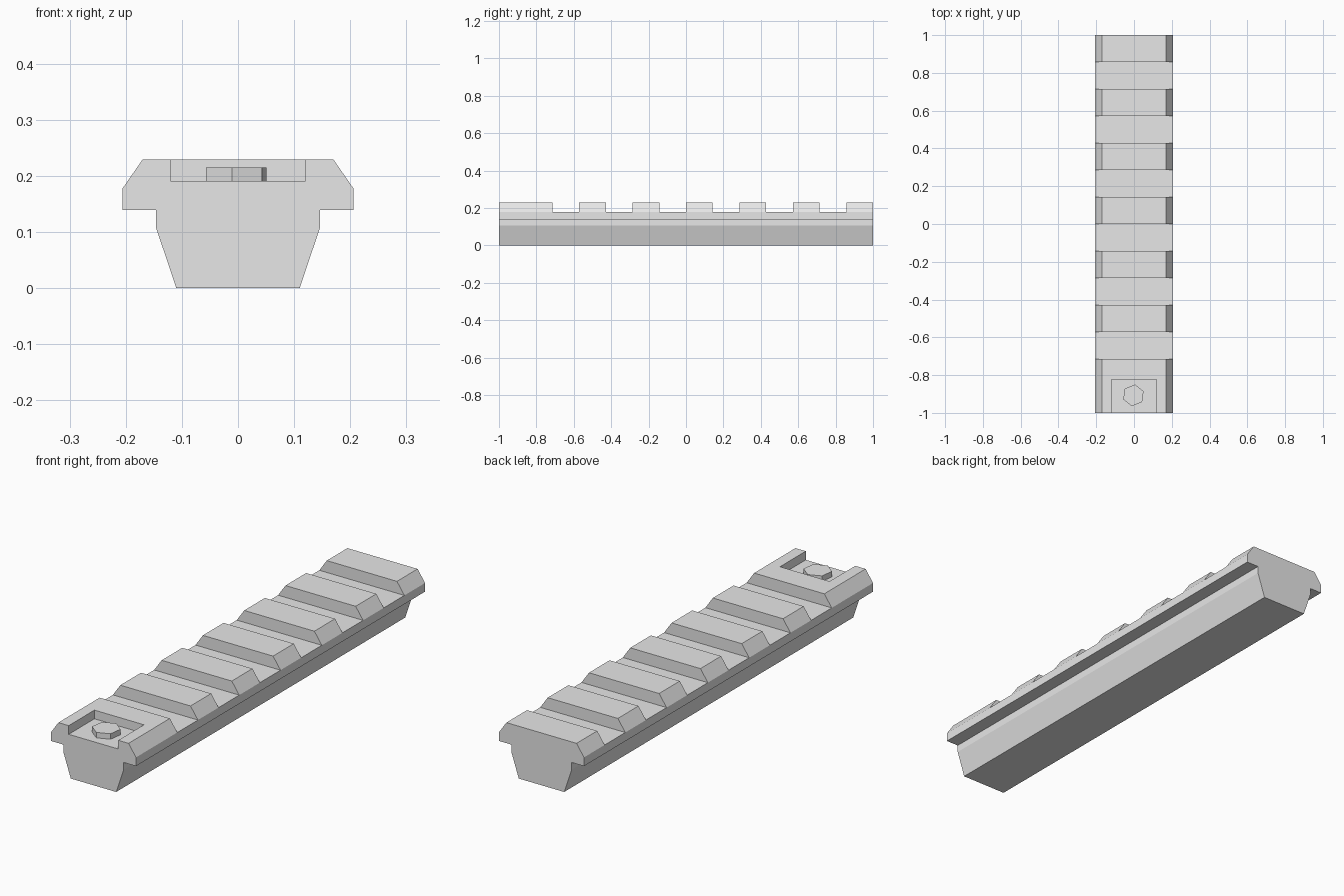
import bpy
import bmesh
import math

cube = bpy.data.objects.get("Cube")
if cube:
    bpy.data.objects.remove(cube, do_unlink=True)

grey = bpy.data.materials.new("light_grey")
grey.use_nodes = True
COLOUR = (0.8, 0.8, 0.8, 1)
grey.diffuse_color = COLOUR
grey.node_tree.nodes["Principled BSDF"].inputs["Base Color"].default_value = COLOUR


def prism(name, outline, direction):
    """Solid made by sweeping a flat outline along a direction."""
    bm = bmesh.new()
    base = bm.faces.new([bm.verts.new(p) for p in outline])
    swept = bmesh.ops.extrude_face_region(bm, geom=[base], use_keep_orig=True)
    verts = [g for g in swept["geom"] if isinstance(g, bmesh.types.BMVert)]
    bmesh.ops.translate(bm, verts=verts, vec=direction)
    bmesh.ops.recalc_face_normals(bm, faces=bm.faces[:])
    mesh = bpy.data.meshes.new(name)
    bm.to_mesh(mesh)
    bm.free()
    mesh.materials.append(grey)
    obj = bpy.data.objects.new(name, mesh)
    bpy.context.collection.objects.link(obj)
    return obj


def cut_box(target, half_width, y0, y1, floor):
    """Cut a box down to the given floor height."""
    w = half_width
    outline = [(-w, y0, floor), (w, y0, floor), (w, y1, floor), (-w, y1, floor)]
    cutter = prism("cutter", outline, (0, 0, 0.2))
    cutter.hide_render = True
    mod = target.modifiers.new("cut", "BOOLEAN")
    mod.operation = "DIFFERENCE"
    mod.solver = "EXACT"
    mod.object = cutter
    bpy.context.view_layer.objects.active = target
    bpy.ops.object.modifier_apply(modifier=mod.name)
    bpy.data.objects.remove(cutter, do_unlink=True)


# Rail body: mirrored cross-section swept along the length
half = [(0.11, 0), (0.146, 0.107), (0.146, 0.139),
        (0.206, 0.139), (0.206, 0.177), (0.17, 0.229)]
section = half + [(-x, z) for x, z in reversed(half)]
rail = prism("rail_body", [(x, -1, z) for x, z in section], (0, 2, 0))

# Cross slots between the teeth
pitch = 2 / 7
for i in range(6):
    start = -1 + pitch * (i + 1)
    cut_box(rail, 0.3, start, start + pitch / 2, 0.177)

# Open pocket at the front end
cut_box(rail, 0.12, -1.1, -0.822, 0.191)

# Hexagonal bolt head in the pocket
hexagon = []
for i in range(6):
    a = math.radians(22 + 60 * i)
    hexagon.append((-0.003 + 0.058 * math.cos(a), -0.907 + 0.058 * math.sin(a), 0.188))
prism("bolt_head", hexagon, (0, 0, 0.027))
